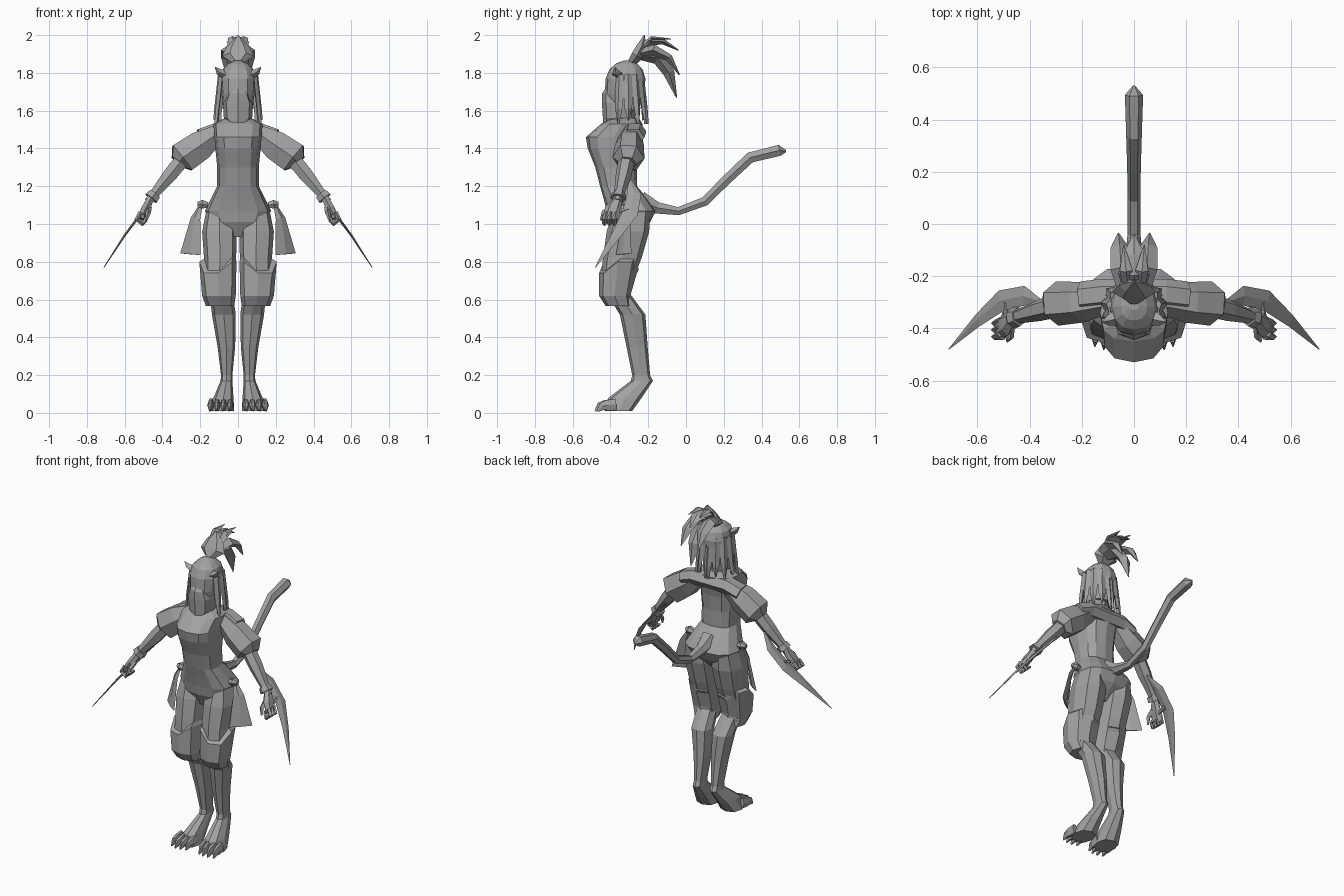
import bpy, bmesh, math
from mathutils import Vector

grey = bpy.data.materials.new("plain_grey")
grey.diffuse_color = (0.36, 0.36, 0.36, 1)


def skin(name, rings, mirror=False):
    """Skin a list of equal-length point rings into a closed, flat-shaded object."""
    bm = bmesh.new()
    loops = [[bm.verts.new(p) for p in ring] for ring in rings]
    n = len(loops[0])
    for a, b in zip(loops, loops[1:]):
        for i in range(n):
            j = (i + 1) % n
            bm.faces.new((a[i], a[j], b[j], b[i]))
    bm.faces.new(loops[0])
    bm.faces.new(loops[-1])
    bmesh.ops.recalc_face_normals(bm, faces=bm.faces)
    mesh = bpy.data.meshes.new(name)
    bm.to_mesh(mesh)
    bm.free()
    mesh.materials.append(grey)
    ob = bpy.data.objects.new(name, mesh)
    bpy.context.collection.objects.link(ob)
    if mirror:
        m = ob.modifiers.new("mirror", 'MIRROR')
        m.use_clip = False
        m.use_mirror_merge = False
    return ob


def loft(name, sections, n=8, power=0.8, mirror=False, zig=()):
    """Horizontal sections: (z, x_min, x_max, y_front, y_back)."""
    rings = []
    for k, (z, x0, x1, y0, y1) in enumerate(sections):
        ring = []
        for i in range(n):
            a = 2 * math.pi * i / n
            c, s = math.cos(a), math.sin(a)
            c = math.copysign(abs(c) ** power, c)
            s = math.copysign(abs(s) ** power, s)
            dz = 0.03 * (-1) ** (i // 2) if k in zig else 0
            ring.append(((x0 + x1) / 2 + c * (x1 - x0) / 2,
                         (y0 + y1) / 2 + s * (y1 - y0) / 2, z + dz))
        rings.append(ring)
    return skin(name, rings, mirror)


def tube(name, path, side, n=6, mirror=False):
    """Path points: (x, y, z, half_width_along_side, half_thickness)."""
    pts = [Vector(p[:3]) for p in path]
    rings = []
    for k, p in enumerate(path):
        t = (pts[min(k + 1, len(pts) - 1)] - pts[max(k - 1, 0)]).normalized()
        u = Vector(side)
        u = (u - t * u.dot(t)).normalized()
        v = t.cross(u)
        rings.append([pts[k] + u * p[3] * math.cos(2 * math.pi * i / n)
                      + v * p[4] * math.sin(2 * math.pi * i / n) for i in range(n)])
    return skin(name, rings, mirror)


def sym(rows):
    return [(z, -w, w, f, b) for z, w, f, b in rows]


# Torso with hips, waist and forward chest
loft("torso", sym([
    (0.93, 0.03, -0.37, -0.27), (1.01, 0.15, -0.41, -0.19),
    (1.07, 0.175, -0.42, -0.16), (1.13, 0.145, -0.435, -0.20),
    (1.20, 0.11, -0.455, -0.26), (1.30, 0.11, -0.48, -0.26),
    (1.40, 0.12, -0.52, -0.25), (1.46, 0.125, -0.53, -0.235),
    (1.53, 0.13, -0.45, -0.23), (1.56, 0.07, -0.40, -0.25)]), n=12, power=0.75)

# Shoulder yoke across the upper back
tube("shoulder_yoke", [(-0.20, -0.28, 1.46, 0.06, 0.05), (-0.12, -0.27, 1.49, 0.06, 0.05),
                       (0.12, -0.27, 1.49, 0.06, 0.05), (0.20, -0.28, 1.46, 0.06, 0.05)], (0, 1, 0))

# Head, face wrap and neck
loft("head", sym([
    (1.60, 0.075, -0.41, -0.25), (1.69, 0.088, -0.43, -0.22), (1.77, 0.093, -0.425, -0.215),
    (1.82, 0.08, -0.405, -0.23), (1.85, 0.05, -0.37, -0.26),
    (1.865, 0.02, -0.33, -0.29)]), n=12, power=0.85)
loft("face_wrap", sym([
    (1.51, 0.03, -0.44, -0.34), (1.56, 0.075, -0.44, -0.27),
    (1.64, 0.08, -0.445, -0.26), (1.69, 0.06, -0.445, -0.28),
    (1.72, 0.035, -0.425, -0.30)]), n=8)
tube("ear", [(0.07, -0.36, 1.79, 0.03, 0.025), (0.10, -0.37, 1.805, 0.02, 0.018),
             (0.122, -0.375, 1.83, 0.002, 0.002)], (0, 1, 0), n=4, mirror=True)

# Hanging hair locks around the sides and back
for i, deg in enumerate((-20, 8, 36, 64, 90)):
    a = math.radians(deg)
    c, s = math.cos(a), math.sin(a)

    def at(r, z, w):
        return (0.01 + r * c, -0.32 + r * s, z, w, 0.012)
    tube(f"hair_lock_{i + 1}", [at(0.085, 1.79, 0.02), at(0.095, 1.70, 0.026),
                                at(0.105, 1.61, 0.02), at(0.11, 1.53 + 0.02 * (i % 2), 0.004)],
         (-s, c, 0), n=4, mirror=True)

# Plume on the crown
tube("plume_core", [(0, -0.29, 1.85, 0.025, 0.025), (0, -0.26, 1.89, 0.085, 0.035),
                    (0, -0.235, 1.94, 0.06, 0.03), (0, -0.22, 2.0, 0.003, 0.003)], (1, 0, 0))
tube("plume_top_leaf", [(0, -0.26, 1.90, 0.04, 0.025), (0, -0.19, 1.965, 0.06, 0.02),
                        (0, -0.12, 1.965, 0.045, 0.015), (0, -0.04, 1.92, 0.003, 0.003)],
     (1, 0, 0), n=4)
tube("plume_upper_leaf", [(0.02, -0.25, 1.92, 0.02, 0.02), (0.03, -0.18, 1.985, 0.025, 0.01),
                          (0.04, -0.08, 1.98, 0.002, 0.002)], (1, 0, 0), n=4, mirror=True)
tube("plume_side_leaf", [(0.03, -0.26, 1.90, 0.03, 0.025), (0.05, -0.17, 1.92, 0.04, 0.03),
                         (0.055, -0.09, 1.88, 0.035, 0.02), (0.06, -0.035, 1.79, 0.003, 0.003)],
     (1, 0, 0), n=4, mirror=True)
tube("plume_lower_leaf", [(0, -0.25, 1.89, 0.05, 0.02), (0, -0.15, 1.88, 0.06, 0.035),
                          (0, -0.09, 1.80, 0.045, 0.03), (0, -0.05, 1.67, 0.003, 0.003)],
     (1, 0, 0), n=4)

# Flared sleeves, arms and cuffs
tube("sleeve", [(0.10, -0.29, 1.485, 0.055, 0.05), (0.20, -0.30, 1.415, 0.078, 0.09),
                (0.295, -0.305, 1.35, 0.085, 0.095), (0.315, -0.31, 1.325, 0.05, 0.05)],
     (0, 1, 0), mirror=True)
tube("arm", [(0.28, -0.31, 1.36, 0.045, 0.045), (0.36, -0.33, 1.26, 0.042, 0.043),
             (0.43, -0.35, 1.175, 0.03, 0.03), (0.475, -0.365, 1.12, 0.023, 0.023)],
     (0, 1, 0), mirror=True)
tube("cuff", [(0.44, -0.355, 1.16, 0.037, 0.037), (0.46, -0.36, 1.135, 0.042, 0.042)],
     (0, 1, 0), mirror=True)

# Fists
tube("palm", [(0.465, -0.36, 1.13, 0.024, 0.022), (0.49, -0.385, 1.08, 0.045, 0.025),
              (0.515, -0.40, 1.03, 0.04, 0.022)], (0, 1, 0), mirror=True)
for i in range(3):
    y = -0.37 - 0.026 * i
    tube(f"finger_{i + 1}", [(0.515, y, 1.06, 0.012, 0.014), (0.535, y - 0.01, 1.025, 0.013, 0.014),
                             (0.505, y - 0.01, 1.0, 0.012, 0.012),
                             (0.485, y, 1.02, 0.008, 0.008)], (0, 1, 0), n=4, mirror=True)
tube("thumb", [(0.47, -0.39, 1.09, 0.014, 0.014), (0.475, -0.435, 1.06, 0.014, 0.014),
               (0.485, -0.45, 1.02, 0.006, 0.006)], (1, 0, 0), n=4, mirror=True)

# Curved blades held along the forearms
tube("blade", [(0.35, -0.30, 1.24, 0.006, 0.004), (0.42, -0.275, 1.16, 0.038, 0.007),
               (0.51, -0.295, 1.06, 0.042, 0.007), (0.60, -0.37, 0.94, 0.026, 0.006),
               (0.71, -0.48, 0.77, 0.002, 0.002)], (0, 1, 0), n=4, mirror=True)
tube("blade_grip", [(0.49, -0.30, 1.08, 0.012, 0.012), (0.505, -0.44, 1.04, 0.012, 0.012)],
     (1, 0, 0), mirror=True)

# Trousers, knee wraps, lower legs
loft("trouser_leg", [
    (1.06, 0.03, 0.17, -0.39, -0.19), (0.96, 0.006, 0.19, -0.42, -0.195),
    (0.82, 0.01, 0.18, -0.44, -0.235), (0.68, 0.02, 0.18, -0.45, -0.29),
    (0.58, 0.03, 0.16, -0.43, -0.29)], mirror=True)
loft("knee_wrap", [
    (0.565, 0.02, 0.17, -0.425, -0.29), (0.62, 0.012, 0.19, -0.46, -0.295),
    (0.77, 0.008, 0.205, -0.46, -0.26), (0.79, 0.012, 0.175, -0.44, -0.25)],
    mirror=True, zig=(2, 3))
loft("lower_leg", [
    (0.65, 0.03, 0.15, -0.43, -0.31), (0.52, 0.012, 0.138, -0.35, -0.215),
    (0.35, 0.015, 0.108, -0.315, -0.203), (0.20, 0.03, 0.09, -0.285, -0.19),
    (0.17, 0.03, 0.092, -0.292, -0.175), (0.08, 0.024, 0.13, -0.41, -0.235),
    (0.01, 0.02, 0.15, -0.43, -0.285)], mirror=True)

# Clawed toes
for i in range(4):
    x = 0.04 + 0.034 * i
    d = 0.012 if i in (0, 3) else 0
    tube(f"toe_{i + 1}", [(x, -0.37, 0.045, 0.017, 0.035), (x + 0.003, -0.43 + d, 0.04, 0.018, 0.032),
                          (x + 0.006, -0.455 + d, 0.035, 0.014, 0.025),
                          (x + 0.008, -0.48 + d, 0.01, 0.003, 0.006)], (1, 0, 0), mirror=True)

# Hip sashes with knots
tube("hip_sash", [(0.20, -0.31, 1.09, 0.015, 0.008), (0.225, -0.315, 1.03, 0.032, 0.009),
                  (0.252, -0.33, 0.84, 0.068, 0.006)], (0.8, 0.6, 0), n=4, mirror=True)
tube("sash_knot", [(0.16, -0.31, 1.10, 0.018, 0.018), (0.19, -0.31, 1.105, 0.028, 0.026),
                   (0.215, -0.31, 1.105, 0.014, 0.014)], (0, 1, 0), mirror=True)

# Tail
tube("tail", [(0, -0.24, 1.12, 0.06, 0.06), (0, -0.15, 1.085, 0.035, 0.035),
              (0, -0.04, 1.068, 0.025, 0.025), (0, 0.10, 1.12, 0.025, 0.028),
              (0, 0.21, 1.23, 0.026, 0.03), (0, 0.34, 1.352, 0.03, 0.033),
              (0, 0.495, 1.39, 0.035, 0.034), (0, 0.53, 1.385, 0.004, 0.006)], (1, 0, 0))
